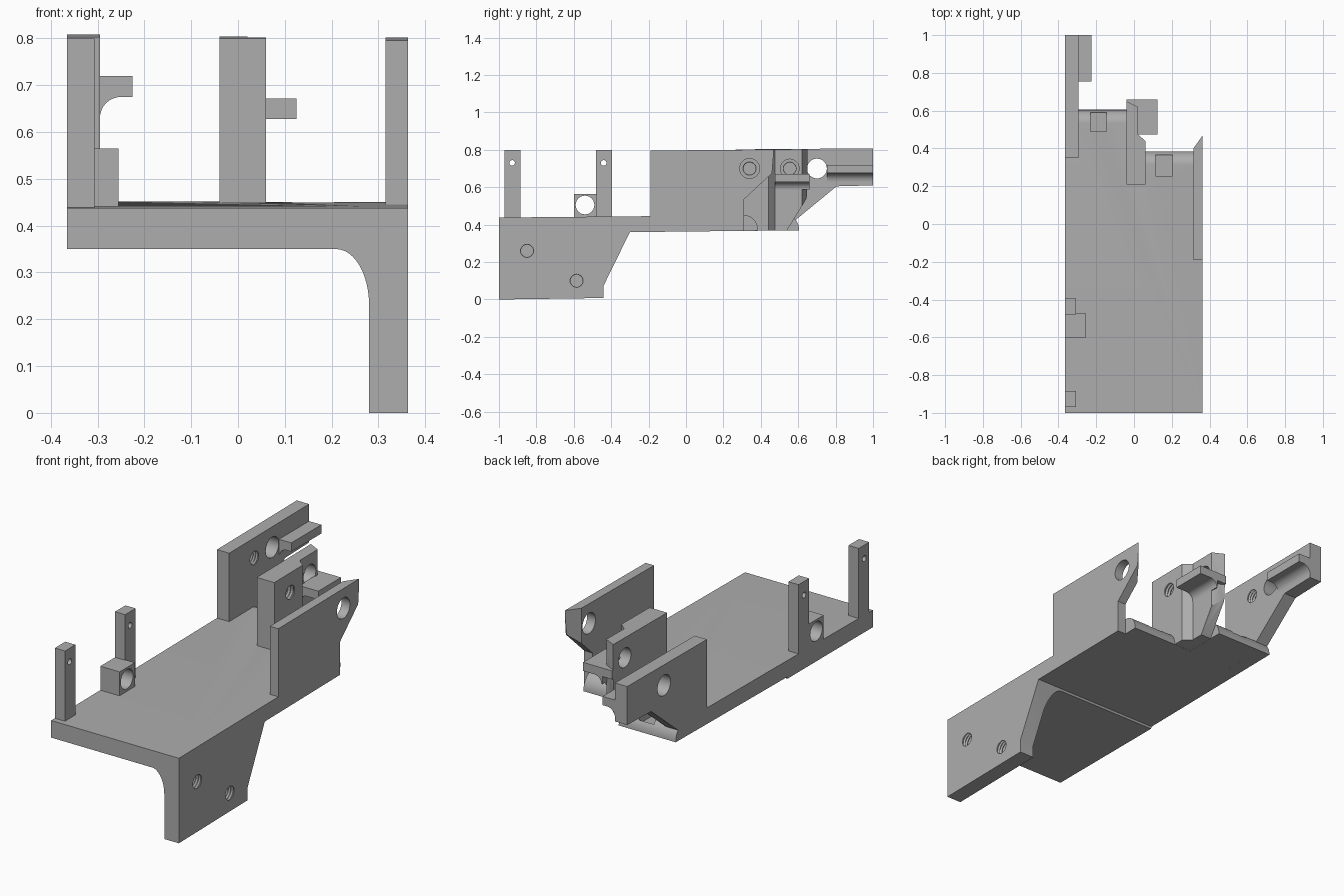
import bpy, bmesh
from math import sin, cos, pi

cube = bpy.data.objects.get("Cube")
if cube:
    bpy.data.objects.remove(cube, do_unlink=True)

grey = bpy.data.materials.new("plain_grey")
grey.use_nodes = True
COLOUR = (0.42, 0.42, 0.42, 1)
grey.diffuse_color = COLOUR
grey.node_tree.nodes["Principled BSDF"].inputs["Base Color"].default_value = COLOUR


def make(name, bm):
    bmesh.ops.recalc_face_normals(bm, faces=bm.faces)
    mesh = bpy.data.meshes.new(name)
    bm.to_mesh(mesh)
    bm.free()
    mesh.materials.append(grey)
    ob = bpy.data.objects.new(name, mesh)
    bpy.context.collection.objects.link(ob)
    return ob


def loft(name, rings):
    """Skin a list of equal-length point rings and cap both ends."""
    bm = bmesh.new()
    loops = [[bm.verts.new(p) for p in ring] for ring in rings]
    n = len(loops[0])
    for a, b in zip(loops, loops[1:]):
        for i in range(n):
            bm.faces.new((a[i], a[(i + 1) % n], b[(i + 1) % n], b[i]))
    bm.faces.new(loops[0])
    bm.faces.new(loops[-1])
    return make(name, bm)


def prism(name, axis, lo, hi, pts):
    """Extrude a profile along an axis; points use the other two axes in order."""
    place = {"x": lambda p, t: (t, p[0], p[1]),
             "y": lambda p, t: (p[0], t, p[1]),
             "z": lambda p, t: (p[0], p[1], t)}[axis]
    return loft(name, [[place(p, t) for p in pts] for t in (lo, hi)])


def box(name, x, y, z):
    return prism(name, "x", x[0], x[1],
                 [(y[0], z[0]), (y[1], z[0]), (y[1], z[1]), (y[0], z[1])])


def arc(cx, cy, rx, ry, a0, a1, n=12):
    return [(cx + rx * cos(a0 + (a1 - a0) * i / n),
             cy + ry * sin(a0 + (a1 - a0) * i / n)) for i in range(n + 1)]


def combine(ob, tool, operation="DIFFERENCE"):
    """Apply a boolean and discard the tool."""
    tool.hide_render = True
    mod = ob.modifiers.new("cut", "BOOLEAN")
    mod.operation, mod.solver, mod.object = operation, "EXACT", tool
    bpy.context.view_layer.objects.active = ob
    bpy.ops.object.modifier_apply(modifier=mod.name)
    bpy.data.objects.remove(tool, do_unlink=True)


def hole(ob, y, z, r, x0, x1):
    combine(ob, prism("hole_cutter", "x", x0, x1, arc(y, z, r, r, 0, 2 * pi, 32)[:-1]))


def threaded_hole(ob, y, z, r, x0, x1, turns=4):
    """Cut a hole with ridged sides."""
    rings = []
    for i in range(2 * turns + 1):
        x = x0 + (x1 - x0) * i / (2 * turns)
        rad = r if i % 2 == 0 else r * 0.82
        rings.append([(x, *p) for p in arc(y, z, rad, rad, 0, 2 * pi, 32)[:-1]])
    combine(ob, loft("thread_cutter", rings))


L, R = 0.363, -0.365      # outer faces of the left and right sides

# Deck and hanging flange: cross-section trimmed by the side outline
deck = prism("deck_and_flange", "y", -1, 0.7,
             [(R, 0.35)] + arc(0.21, 0.23, 0.07, 0.12, pi / 2, 0)
             + [(0.28, 0), (L, 0), (L, 0.5), (R, 0.5)])
combine(deck, prism("side_outline", "x", -1, 1,
                    [(-1, 0), (-0.44, 0.008), (-0.44, 0.075), (-0.3, 0.36)]
                    + arc(0.535, 0.37, 0.07, 0.082, 0, pi / 2) + [(-1, 0.438)]),
        "INTERSECT")
# Shorter rounded rear edge on the left half
combine(deck, prism("rear_cutter", "x", -0.04, 1,
                    [(0.385, 0.2), (0.8, 0.2), (0.8, 0.6), (0.315, 0.6)]
                    + arc(0.315, 0.37, 0.07, 0.08, pi / 2, 0)))
combine(deck, box("corner_cutter", (0.315, 1), (0.31, 1), (0.2, 0.7)))
# Clearance notches in the rear edges
combine(deck, box("notch_cutter", (-0.23, -0.145), (0.49, 0.59), (0.40, 0.6)))
combine(deck, box("notch_cutter", (0.115, 0.205), (0.255, 0.365), (0.40, 0.6)))
for y, z in ((-0.85, 0.26), (-0.585, 0.1)):
    threaded_hole(deck, y, z, 0.04, 0.31, L + 0.005)

# Left wall with angled rear end
left_wall = prism("left_wall", "x", 0.315, L,
                  [(-0.19, 0.435), (0.31, 0.435), (0.31, 0.535), (0.46, 0.675),
                   (0.47, 0.802), (-0.19, 0.796)])
combine(left_wall, prism("left_wall_plan", "z", 0, 1,
                         [(0.3, -0.5), (0.4, -0.5), (0.4, 0.52), (0.3, 0.38)]), "INTERSECT")
hole(left_wall, 0.34, 0.7, 0.053, 0.2, 0.5)

# Middle wall, stepped and bevelled in plan
middle_wall = prism("middle_wall", "x", -0.04, 0.06,
                    [(0.21, 0.366), (0.54, 0.37), (0.645, 0.54), (0.66, 0.804), (0.21, 0.8)])
combine(middle_wall, prism("middle_wall_plan", "z", 0, 1,
                           [(-0.1, 0.1), (0.1, 0.1), (0.1, 0.405), (0.02, 0.475),
                            (0.02, 0.62), (-0.05, 0.655), (-0.1, 0.655)]), "INTERSECT")
threaded_hole(middle_wall, 0.34, 0.7, 0.04, 0.0, 0.065)
hole(middle_wall, 0.555, 0.7, 0.05, -0.2, 0.2)

# Right wall, the longest, with a raised tail
right_wall = prism("right_wall", "x", R, -0.295,
                   [(0.35, 0.367), (0.595, 0.37), (0.58, 0.42), (0.805, 0.605),
                    (1, 0.61), (1, 0.808), (0.35, 0.803)])
threaded_hole(right_wall, 0.555, 0.7, 0.04, -0.345, -0.29)
hole(right_wall, 0.7, 0.7, 0.053, -0.6, 0)


# Side ledges, each with a hollow curve underneath
def ledge(name, x, width, y0, y1, z0, z1, r):
    return prism(name, "y", y0, y1, [(x - 0.005, z0 - r), (x, z0 - r)]
                 + arc(x + r, z0 - r, r, r, pi, pi / 2, 8)
                 + [(x + width, z0), (x + width, z1), (x - 0.005, z1)])


ledge("right_wall_ledge", -0.295, 0.07, 0.755, 1, 0.675, 0.72, 0.045)
ledge("middle_wall_ledge", 0.02, 0.105, 0.475, 0.66, 0.628, 0.672, 0.04)
box("middle_ledge_end", (-0.04, 0.03), (0.6, 0.66), (0.628, 0.672))

# Upright posts along the right edge
for name, y in (("front_post", -0.97), ("rear_post", -0.48)):
    post = box(name, (R, -0.307), (y, y + 0.085), (0.43, 0.8))
    hole(post, y + 0.04, 0.73, 0.015, -0.6, 0)

# Guide block with a through bore
guide_block = box("guide_block", (R, -0.255), (-0.6, -0.475), (0.43, 0.565))
hole(guide_block, -0.54, 0.505, 0.05, -0.6, 0)

# Smooth the round surfaces, keep corners sharp
for ob in bpy.data.objects:
    ob.select_set(ob.type == "MESH" and grey.name in ob.data.materials)
bpy.context.view_layer.objects.active = deck
bpy.ops.object.shade_smooth_by_angle(angle=0.5)
